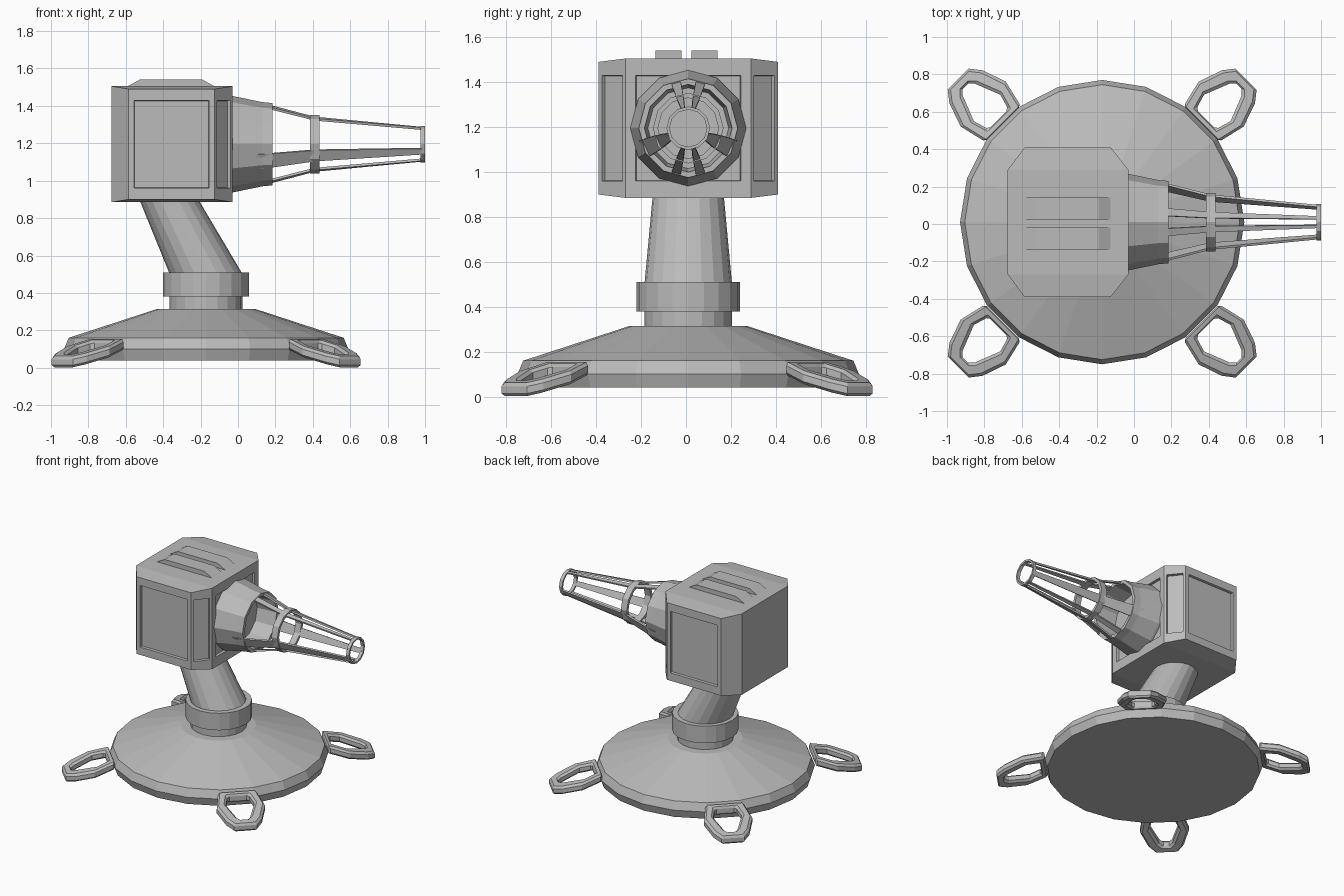
import bpy, bmesh
from math import sin, cos, pi, radians
from mathutils import Vector, Matrix

cube = bpy.data.objects.get("Cube")
if cube:
    bpy.data.objects.remove(cube, do_unlink=True)

CX, CY = -0.17, 0.01      # base axis
BZ = 1.195                # barrel axis height

grey = bpy.data.materials.new("plain_grey")
grey.use_nodes = True
colour = (0.5, 0.5, 0.5, 1)
grey.diffuse_color = colour
grey.node_tree.nodes["Principled BSDF"].inputs["Base Color"].default_value = colour


def finish(name, bm):
    bmesh.ops.recalc_face_normals(bm, faces=bm.faces)
    mesh = bpy.data.meshes.new(name)
    bm.to_mesh(mesh)
    bm.free()
    mesh.materials.append(grey)
    obj = bpy.data.objects.new(name, mesh)
    bpy.context.collection.objects.link(obj)
    return obj


def loft(name, rings, cap=True, loop=False):
    """Skin consecutive point rings; cap the ends or join last to first."""
    bm = bmesh.new()
    vs = [[bm.verts.new(p) for p in ring] for ring in rings]
    pairs = list(zip(vs, vs[1:])) + ([(vs[-1], vs[0])] if loop else [])
    for a, b in pairs:
        for i in range(len(a)):
            j = (i + 1) % len(a)
            bm.faces.new((a[i], a[j], b[j], b[i]))
    if cap and not loop:
        bm.faces.new(vs[0])
        bm.faces.new(vs[-1])
    return finish(name, bm)


def disc(r, z, x=CX, n=20):
    return [(x + r * cos(2 * pi * i / n), CY + r * sin(2 * pi * i / n), z) for i in range(n)]


def hoop(r, x, n=12):
    return [(x, CY + r * cos(2 * pi * i / n), BZ + r * sin(2 * pi * i / n)) for i in range(n)]


# Base, collar and leaning arm
loft("base", [disc(r, z) for r, z in ((0.74, 0.04), (0.76, 0.10), (0.735, 0.16), (0.26, 0.315))])
loft("neck", [disc(0.195, 0.30), disc(0.195, 0.39)])
loft("collar", [disc(0.23, 0.38), disc(0.23, 0.51)])
loft("arm", [disc(0.195, 0.50), disc(0.155, 0.93, x=-0.385)])

# Housing: eight-sided box with slightly sloping top and bottom wings
plan = [(-0.675, -0.28), (-0.585, -0.4), (-0.125, -0.4), (-0.03, -0.28)]
plan += [(x, -y) for x, y in reversed(plan)]
bm = bmesh.new()
rings = []
for side in (-1, 1):
    rings.append([bm.verts.new((x, CY + y, BZ + side * (0.31 if abs(y) < 0.3 else 0.295)))
                  for x, y in plan])
for i in range(8):
    j = (i + 1) % 8
    bm.faces.new((rings[0][i], rings[0][j], rings[1][j], rings[1][i]))
for r in rings:
    for ids in ((0, 1, 2, 3), (0, 3, 4, 7), (4, 5, 6, 7)):
        bm.faces.new([r[i] for i in ids])
bmesh.ops.recalc_face_normals(bm, faces=bm.faces)
# Recessed panels on the sides, front corners and barrel face
for f in list(bm.faces):
    n = f.normal
    if abs(n.z) > 0.3 or n.x < -0.1:
        continue
    margin = 0.065 if n.x > 0.95 else 0.042 if abs(n.y) > 0.95 else 0.026
    bmesh.ops.inset_region(bm, faces=[f], thickness=margin)
    for v in f.verts:
        v.co.z = BZ + (0.235 if v.co.z > BZ else -0.235)
    bmesh.ops.inset_region(bm, faces=[f], thickness=0.004, depth=-0.018)
finish("housing", bm)

# Two raised bars on the housing roof
for label, y in (("right", -0.077), ("left", 0.083)):
    profile = [(-0.59, 1.495), (-0.125, 1.495), (-0.125, 1.505),
               (-0.19, 1.54), (-0.525, 1.54), (-0.59, 1.505)]
    loft("roof_bar_" + label, [[(x, y + s * 0.058, z) for x, z in profile] for s in (-1, 1)])

# Barrel: hollow mount, then hoops carried by thin struts
loft("barrel_mount", [hoop(r, x) for r, x in
     ((0.258, -0.06), (0.258, -0.03), (0.225, 0.13), (0.22, 0.185), (0.195, 0.185), (0.18, 0.03))])


def band(name, r, x0, x1, thick):
    loft(name, [hoop(r, x0), hoop(r, x1), hoop(r - thick, x1), hoop(r - thick, x0)], loop=True)


band("middle_hoop", 0.157, 0.385, 0.435, 0.022)
band("muzzle_hoop", 0.097, 0.975, 1.0, 0.014)


def strut(name, angle, w0, w1):
    out = Vector((0, cos(angle), sin(angle)))
    side = Vector((0, -sin(angle), cos(angle)))
    rings = []
    for x, r, t in ((0.10, 0.222, 0), (0.185, 0.208, 0.1), (0.41, 0.148, 0.4), (0.985, 0.094, 1)):
        c = Vector((x, CY, BZ)) + out * r
        w = (w0 + (w1 - w0) * t) / 2
        rings.append([c + side * w, c - side * w,
                      c - side * w - out * 0.013, c + side * w - out * 0.013])
    loft(name, rings)


for s, label in ((-1, "right"), (1, "left")):
    strut("top_strut_" + label, radians(90 - s * 15), 0.044, 0.016)
    strut("bottom_strut_" + label, radians(-90 + s * 15), 0.044, 0.016)
    strut("side_strut_" + label, radians(90 - s * 115), 0.085, 0.034)

# Four sloping anchor loops around the base
outer = [(0.75, 0.135), (0.90, 0.17), (1.03, 0.125), (1.088, 0.08)]
hole = [(0.785, 0.075), (0.87, 0.10), (1.01, 0.045), (1.035, 0.02)]


def loop_ring(half, dz, turn):
    pts = half + [(u, -v) for u, v in reversed(half)]
    return [turn @ Vector((u, v, 0.126 - (u - 0.75) * 0.285 + dz)) + Vector((CX, 0.005, 0))
            for u, v in pts]


for k, label in enumerate(("back_left", "back_right", "front_right", "front_left")):
    turn = Matrix.Rotation(radians(45 + 90 * k), 3, 'Z')
    anchor = loft("anchor_" + label, [loop_ring(half, dz, turn) for half, dz in
                  ((outer, -0.03), (outer, 0.03), (hole, 0.03), (hole, -0.03))], loop=True)
    bevel = anchor.modifiers.new("bevel", 'BEVEL')
    bevel.width = 0.014
    bevel.segments = 1
    bevel.limit_method = 'ANGLE'
    bevel.angle_limit = radians(60)
